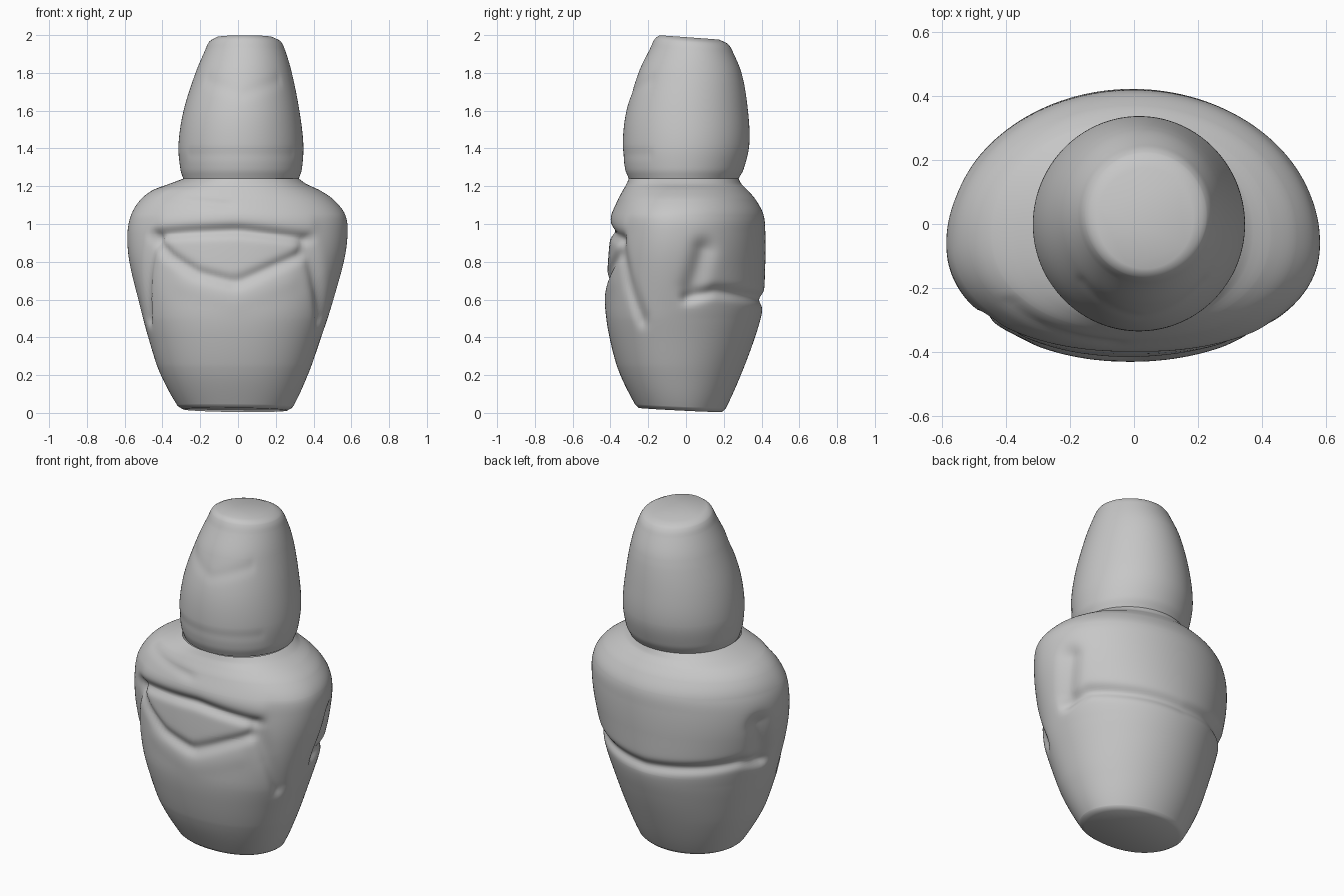
import bpy, bmesh, math
from math import sin, cos, pi, exp, radians

if "Cube" in bpy.data.objects:
    bpy.data.objects.remove(bpy.data.objects["Cube"])

stone = bpy.data.materials.new("grey stone")
stone.use_nodes = True
GREY = (0.57, 0.57, 0.57, 1)
stone.diffuse_color = GREY
stone.node_tree.nodes["Principled BSDF"].inputs["Base Color"].default_value = GREY

# Sections: height, right x, left x, front y, back y
NECK = (1.24, -.29, .322, -.303, .278)
BODY = [(0, -.29, .26, -.25, .19), (.02, -.32, .29, -.27, .21),
        (.2, -.41, .37, -.35, .29), (.4, -.475, .44, -.405, .365),
        (.55, -.515, .49, -.425, .405), (.8, -.575, .56, -.413, .42),
        (.95, -.585, .58, -.40, .42), (1.05, -.565, .567, -.388, .41),
        (1.13, -.515, .505, -.36, .368), (1.18, -.45, .43, -.333, .325),
        (1.21, -.37, .365, -.316, .295), NECK]
HEAD = [NECK, (1.29, -.305, .338, -.322, .305), (1.42, -.315, .346, -.335, .335),
        (1.6, -.288, .325, -.315, .328), (1.8, -.225, .285, -.25, .295),
        (1.92, -.175, .25, -.19, .25), (1.97, -.15, .225, -.165, .22),
        (1.99, -.115, .185, -.14, .175)]


def section(rows, z):
    """Smooth interpolation of the outline at height z."""
    i = next((k for k in range(len(rows) - 1) if z <= rows[k + 1][0]), len(rows) - 2)
    p, q = rows[i], rows[i + 1]
    o, r = rows[max(i - 1, 0)], rows[min(i + 2, len(rows) - 1)]
    h = q[0] - p[0]
    t = (z - p[0]) / h
    out = []
    for c in range(1, 5):
        m0 = (q[c] - o[c]) / (q[0] - o[0]) * h
        m1 = (r[c] - p[c]) / (r[0] - p[0]) * h
        out.append(p[c] * (1 + 2*t) * (1 - t)**2 + m0 * t * (1 - t)**2
                   + q[c] * t*t * (3 - 2*t) + m1 * t*t * (t - 1))
    return out


def distance(path, a, z):
    """Distance on the skin to a path of (degrees from front, height)."""
    best = 9
    for (a0, z0), (a1, z1) in zip(path, path[1:]):
        u0, u1, u = (radians(v) * .5 for v in (a0, a1, a))
        du, dz = u1 - u0, z1 - z0
        t = max(0, min(1, ((u - u0) * du + (z - z0) * dz) / (du*du + dz*dz)))
        best = min(best, math.hypot(u - u0 - t * du, z - z0 - t * dz))
    return best


def mirror(path):
    return [(-a, z) for a, z in path]


# Carved lines: path, depth (negative raises a fold), width
back_arm = [(109, .86), (106, .76), (103, .67)]
waist = [(100, .61), (118, .645), (140, .625), (180, .60)]
BODY_LINES = [
    ([(-48, .94), (-25, .955), (0, .965), (38, .92)], .026, .03),
    ([(-40, 1.01), (0, 1.04), (38, 1.0)], -.007, .05),
    ([(-46, .91), (-36, .83), (-20, .74), (0, .69), (20, .78), (34, .835)], .02, .033),
    ([(-28, .68), (0, .6), (28, .7)], -.005, .06),
    ([(-48, .9), (-57, .74), (-70, .5)], .024, .035),
    ([(38, .88), (50, .7), (66, .5)], .022, .045),
    (back_arm, .032, .06), (mirror(back_arm), .032, .06),
    (waist, .024, .032), (mirror(waist), .024, .032),
    ([(-50, 1.15), (-5, 1.1)], .007, .025),
]
HEAD_LINES = [
    ([(-45, 1.76), (0, 1.69), (45, 1.76)], .004, .035),
    ([(-55, 1.37), (55, 1.37)], .003, .03),
]


def loft(name, rows, lines, rings, cap, shift, front_power):
    """Skin the sections, carve the lines and cap one end flat."""
    n = 144
    bm = bmesh.new()
    grid = []
    z0, z1 = rows[0][0], rows[-1][0]
    levels = sorted({z0 + (z1 - z0) * i / rings for i in range(rings + 1)}
                    | {r[0] for r in rows})
    for z in levels:
        xr, xl, yf, yb = section(rows, z)
        # the widest point moves forward at the arms
        cx, rx = (xr + xl) / 2, (xl - xr) / 2
        cy = (yf + yb) / 2 - shift * min(1, z / .5, (NECK[0] - z) / .2)
        ring = []
        for k in range(n):
            a = 2 * pi * k / n - pi
            s, c = sin(a), -cos(a)
            e = 2 / front_power if c < 0 else 1
            ry = cy - yf if c < 0 else yb - cy
            x = math.copysign(abs(s)**e, s) * rx
            y = math.copysign(abs(c)**e, c) * ry
            cut = sum(d * exp(-(distance(p, math.degrees(a), z) / w)**2)
                      for p, d, w in lines)
            f = 1 - cut / math.hypot(x, y)
            x, y = cx + x * f, cy + y * f
            # slanted foot and crown
            foot = max(0, 1 - z / .25) * (.014 - .05 * y - .012 * x)
            crown = max(0, (z - 1.75) / .25) * (-.001 - .075 * y)
            ring.append(bm.verts.new((x, y, z + foot + crown)))
        grid.append(ring)
    for lo, hi in zip(grid, grid[1:]):
        for k in range(n):
            j = (k + 1) % n
            bm.faces.new((lo[k], lo[j], hi[j], hi[k]))
    bm.faces.new(grid[cap] if cap else grid[0][::-1])
    bmesh.ops.recalc_face_normals(bm, faces=bm.faces)
    mesh = bpy.data.meshes.new(name)
    bm.to_mesh(mesh)
    bm.free()
    mesh.materials.append(stone)
    obj = bpy.data.objects.new(name, mesh)
    bpy.context.collection.objects.link(obj)
    bpy.ops.object.select_all(action='DESELECT')
    obj.select_set(True)
    bpy.context.view_layer.objects.active = obj
    bpy.ops.object.shade_smooth_by_angle(angle=radians(60))


loft("seated_body", BODY, BODY_LINES, 110, 0, .07, 2.2)
loft("head", HEAD, HEAD_LINES, 60, -1, 0, 2)
